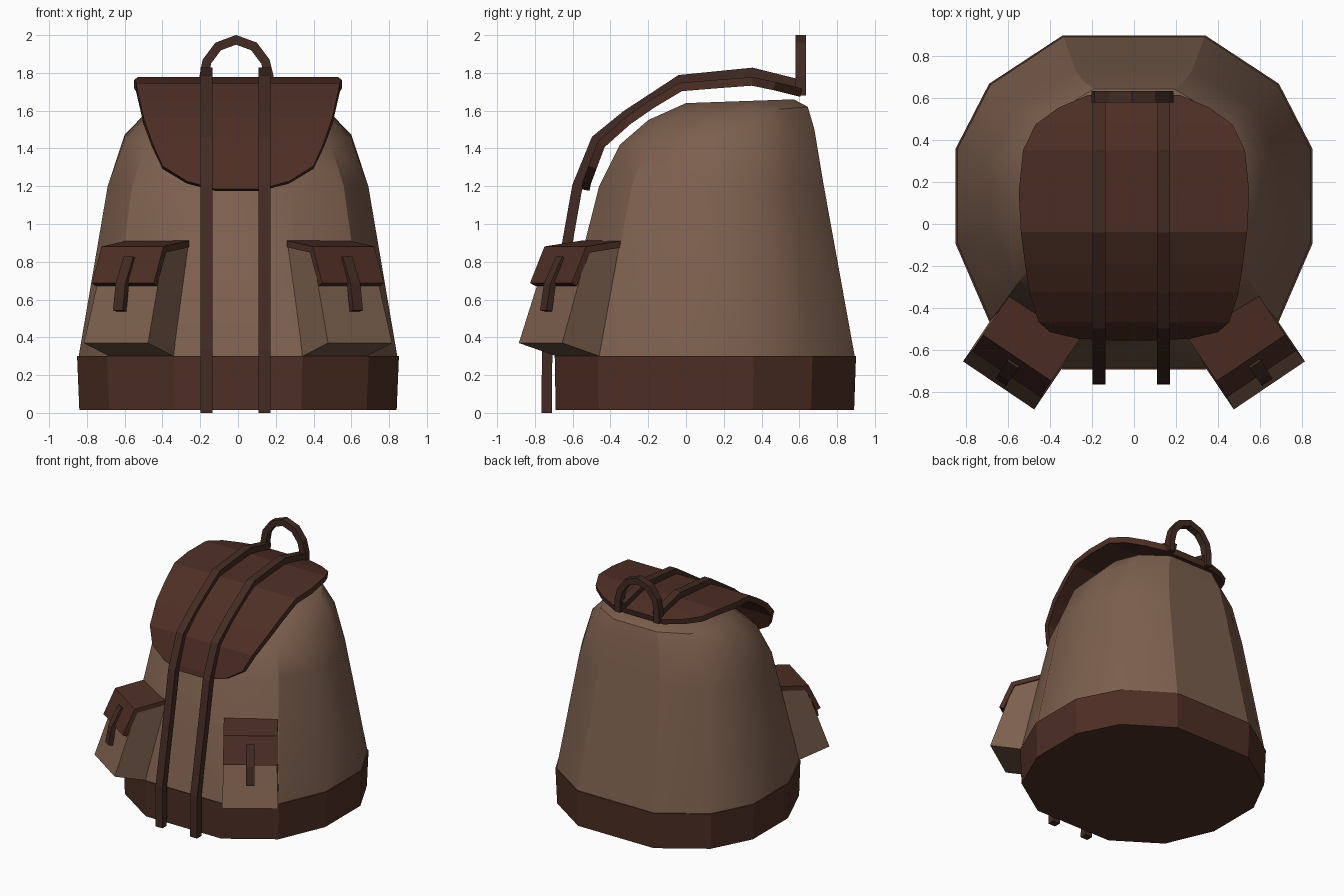
import bpy, bmesh, math
from mathutils import Vector

if "Cube" in bpy.data.objects:
    bpy.data.objects.remove(bpy.data.objects["Cube"])


def material(name, rgb):
    m = bpy.data.materials.new(name)
    m.diffuse_color = (*rgb, 1)
    m.use_nodes = True
    m.node_tree.nodes["Principled BSDF"].inputs["Base Color"].default_value = m.diffuse_color
    return m


CANVAS = material("tan canvas", (0.2, 0.115, 0.075))
LEATHER = material("brown leather", (0.075, 0.028, 0.018))
STRAP = material("dark strap", (0.055, 0.024, 0.017))


def loft(name, rings, mat, smooth=None):
    """Bridge equal-sized rings of points and cap both ends."""
    bm = bmesh.new()
    vs = [[bm.verts.new(p) for p in r] for r in rings]
    n = len(vs[0])
    for a, b in zip(vs, vs[1:]):
        for i in range(n):
            j = (i + 1) % n
            bm.faces.new((a[i], a[j], b[j], b[i]))
    bm.faces.new(vs[0])
    bm.faces.new(vs[-1])
    bmesh.ops.recalc_face_normals(bm, faces=bm.faces)
    me = bpy.data.meshes.new(name)
    bm.to_mesh(me)
    bm.free()
    me.materials.append(mat)
    if smooth:
        me.shade_smooth()
        me.set_sharp_from_angle(angle=math.radians(smooth))
    ob = bpy.data.objects.new(name, me)
    bpy.context.collection.objects.link(ob)
    return ob


def slab(name, path, widths, thick, mat, place, smooth=None):
    """Sweep a flat band along a 2D path; place(side, u, z) maps it to the world."""
    pts = [Vector(p) for p in path]
    rings = []
    for i, p in enumerate(pts):
        t0 = (p - pts[i - 1]).normalized() if i else None
        t1 = (pts[i + 1] - p).normalized() if i < len(pts) - 1 else None
        t = ((t0 or t1) + (t1 or t0)).normalized()
        nrm = Vector((-t.y, t.x)) * thick / 2 / max(t.dot(t0 or t1), 0.5)
        w = widths[i] if isinstance(widths, list) else widths
        a, b = p + nrm, p - nrm
        rings.append([place(-w, *a), place(w, *a), place(w, *b), place(-w, *b)])
    return loft(name, rings, mat, smooth)


# Twelve-sided plan of the bag, scaled into each ring
half = [(0.34, 0.9), (0.69, 0.67), (0.85, 0.36), (0.85, -0.09), (0.69, -0.46), (0.34, -0.69)]
plan = [(x / 0.85, (y - 0.105) / 0.795) for x, y in half]
plan += [(-x, y) for x, y in reversed(plan)]


def bag_ring(hx, yf, yb, zf, zb):
    return [(x * hx, (yf + yb) / 2 + y * (yb - yf) / 2, (zf + zb) / 2 + y * (zb - zf) / 2)
            for x, y in plan]


# Leather base and canvas body
loft("base", [bag_ring(0.84, -0.69, 0.89, 0.015, 0.015),
              bag_ring(0.852, -0.695, 0.9, 0.3, 0.3)], LEATHER)
loft("body", [bag_ring(0.845, -0.69, 0.895, 0.29, 0.29),
              bag_ring(0.69, -0.46, 0.73, 1.2, 1.2),
              bag_ring(0.60, -0.35, 0.68, 1.42, 1.5),
              bag_ring(0.48, -0.20, 0.645, 1.55, 1.62),
              bag_ring(0.30, 0.0, 0.57, 1.64, 1.66)], CANVAS, 30)


# Top flap with rounded outline
flap = [(0.61, 1.695, 0.22), (0.55, 1.71, 0.36), (0.47, 1.73, 0.47), (0.35, 1.755, 0.53),
        (0.15, 1.74, 0.55), (-0.03, 1.725, 0.54), (-0.18, 1.635, 0.52), (-0.31, 1.545, 0.50),
        (-0.45, 1.42, 0.455), (-0.495, 1.30, 0.40), (-0.525, 1.22, 0.27), (-0.533, 1.18, 0.12)]
slab("top_flap", [p[:2] for p in flap], [p[2] for p in flap], 0.045, LEATHER,
     lambda s, u, z: (s, u, z))

# Two long straps over the flap down to the ground
strap = [(0.61, 1.735), (0.35, 1.80), (-0.03, 1.762), (-0.315, 1.575), (-0.475, 1.445),
         (-0.575, 1.2), (-0.63, 0.89), (-0.735, 0.33), (-0.738, 0.0)]
for side, cx in (("left", -0.167), ("right", 0.14)):
    slab("long_strap_" + side, strap, 0.031, 0.055, STRAP,
         lambda s, u, z, cx=cx: (cx + s, u, z))

# Carry handle
arch = [(-0.18, 1.68), (-0.18, 1.78), (-0.165, 1.86), (-0.105, 1.94), (-0.01, 1.975),
        (0.085, 1.94), (0.145, 1.86), (0.165, 1.78), (0.165, 1.68)]
slab("carry_handle", arch, 0.028, 0.048, STRAP, lambda s, u, z: (u, 0.607 + s, z))

# Angled front pockets, each with a flap and a small strap
ang = math.radians(34)
for side, sx in (("left", -1), ("right", 1)):
    def place(s, d, z, sx=sx):
        s += 0.105
        return (sx * (math.sin(ang) * d + math.cos(ang) * s),
                -math.cos(ang) * d + math.sin(ang) * s, z)

    profile = [(1.0, 0.37), (0.825, 0.86), (0.58, 0.88), (0.56, 0.26), (0.76, 0.30)]
    loft("pocket_" + side, [[place(s * (0.205 if z < 0.5 else 0.188), d, z) for d, z in profile]
                            for s in (-1, 1)], CANVAS)
    slab("pocket_flap_" + side, [(0.60, 0.895), (0.83, 0.865), (0.918, 0.68)],
         0.197, 0.035, LEATHER, place)
    slab("pocket_strap_" + side, [(0.865, 0.82), (0.94, 0.68), (0.965, 0.54)],
         0.031, 0.035, STRAP, place)
